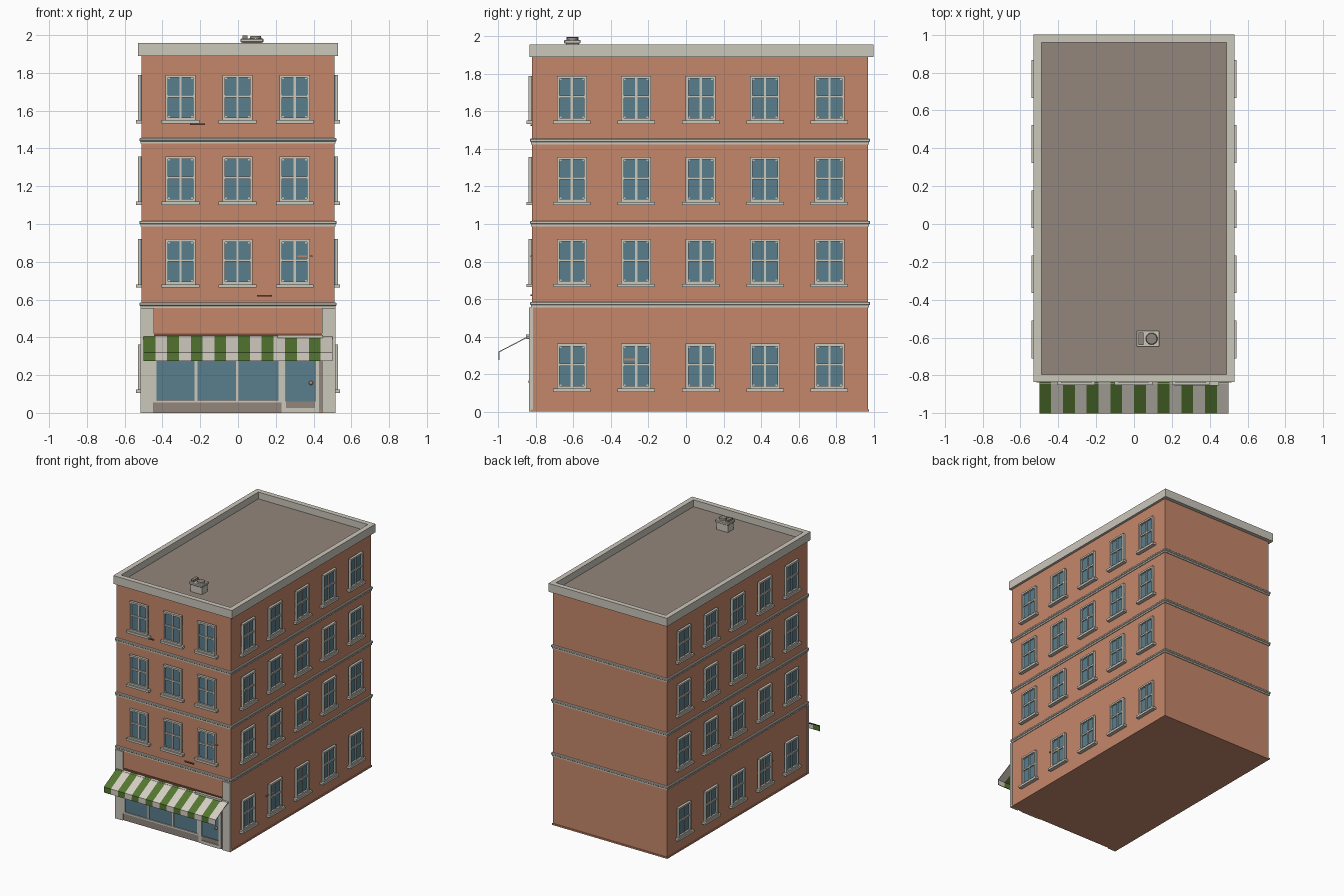
import bpy, bmesh, math
from mathutils import Vector, Matrix

cube = bpy.data.objects.get("Cube")
if cube:
    bpy.data.objects.remove(cube)


def material(name, r, g, b):
    m = bpy.data.materials.new(name)
    m.use_nodes = True
    m.diffuse_color = (r, g, b, 1)
    bsdf = next(n for n in m.node_tree.nodes if n.type == 'BSDF_PRINCIPLED')
    bsdf.inputs["Base Color"].default_value = (r, g, b, 1)
    bsdf.inputs["Roughness"].default_value = 0.9
    return m


BRICK = material("brick", .56, .245, .145)
TRIM = material("stone trim", .6, .57, .5)
GLASS = material("glass", .1, .21, .27)
ROOF = material("roof grey brown", .29, .24, .2)
GREEN = material("awning green", .09, .18, .03)
CREAM = material("awning cream", .66, .62, .55)
DARK = material("dark brick", .2, .08, .05)


def add_box(bm, x, y, z, mat=0):
    """Box from (min, max) ranges on each axis."""
    lo, hi = Vector((x[0], y[0], z[0])), Vector((x[1], y[1], z[1]))
    mtx = Matrix.Translation((lo + hi) / 2) @ Matrix.Diagonal((*(hi - lo), 1))
    verts = bmesh.ops.create_cube(bm, size=1, matrix=mtx)["verts"]
    for f in {f for v in verts for f in v.link_faces}:
        f.material_index = mat


def finish(bm, name, mats):
    me = bpy.data.meshes.new(name)
    bm.to_mesh(me)
    bm.free()
    for m in mats:
        me.materials.append(m)
    return place(me, name)


def place(me, name):
    ob = bpy.data.objects.new(name, me)
    bpy.context.collection.objects.link(ob)
    return ob


def box(name, x, y, z, mat, bevel=0):
    bm = bmesh.new()
    add_box(bm, x, y, z)
    ob = finish(bm, name, [mat])
    if bevel:
        mod = ob.modifiers.new("soft edge", 'BEVEL')
        mod.width = bevel
    return ob


# Brick body and thin foot course
box("brick_body", (-.51, .51), (-.82, .97), (0, 1.9), BRICK)
box("foot_course", (-.516, .516), (-.826, .976), (0, .012), BRICK)

# Stone courses between floors: a main band with a thinner lip on top
for i, z in enumerate((.555, .987, 1.425)):
    box(f"floor_course_{i}", (-.516, .516), (-.826, .976), (z, z + .02), TRIM)
    box(f"floor_course_lip_{i}", (-.522, .522), (-.832, .982), (z + .012, z + .03), TRIM, .004)

# Cornice and parapet with the sunken roof deck
bm = bmesh.new()
add_box(bm, (-.53, .53), (-.835, 1), (1.89, 1.957))
bm.faces.ensure_lookup_table()
top = max(bm.faces, key=lambda f: f.normal.z)
bmesh.ops.inset_region(bm, faces=[top], thickness=.057)
new = bmesh.ops.extrude_face_region(bm, geom=[top])["geom"]
bmesh.ops.translate(bm, verts=[g for g in new if isinstance(g, bmesh.types.BMVert)], vec=(0, 0, -.055))
if top.is_valid:
    bmesh.ops.delete(bm, geom=[top], context='FACES_ONLY')
for f in bm.faces:
    c = f.calc_center_median()
    if abs(c.x) < .1 and abs(c.y) < .2 and c.z > 1.895:
        f.material_index = 1
bmesh.ops.recalc_face_normals(bm, faces=bm.faces[:])
finish(bm, "cornice_and_roof", [TRIM, ROOF])

# Roof vent unit: cabinet, lid, fan and slot
box("vent_cabinet", (.025, .125), (-.64, -.57), (1.9, 1.965), TRIM)
box("vent_lid", (.013, .135), (-.65, -.562), (1.962, 1.982), TRIM, .004)
box("vent_slot", (.025, .05), (-.638, -.574), (1.98, 1.998), ROOF)
bm = bmesh.new()
bmesh.ops.create_cone(bm, cap_ends=True, segments=16, radius1=.032, radius2=.028, depth=.014,
                      matrix=Matrix.Translation((.093, -.606, 1.987)))
finish(bm, "vent_fan", [ROOF])

# One sash window, facing -y, origin on the wall at sill underside
W, SILL, TOP, BAR = .08, .018, .257, .013
bm = bmesh.new()
add_box(bm, (-W, W), (-.006, .01), (SILL, TOP), 1)
for s in (-1, 1):
    add_box(bm, sorted((s * W, s * (W - .014))), (-.02, .005), (SILL, TOP))
    for z in (SILL + .012, TOP - .022):
        x = s * (W - .019)
        add_box(bm, (x - .005, x + .005), (-.012, 0), (z, z + .01))
for z in (SILL, TOP - .014):
    add_box(bm, (-W, W), (-.02, .005), (z, z + .014))
add_box(bm, (-.006, .006), (-.013, 0), (SILL, TOP))
add_box(bm, (-W, W), (-.015, 0), (.138, .138 + BAR))
add_box(bm, (-.1, .1), (-.03, .005), (0, SILL))
first = finish(bm, "window", [TRIM, GLASS])
window = first.data
bpy.data.objects.remove(first)

# Windows on the front and on both long sides
floors = (.105, .663, 1.1, 1.533)
for level, z in enumerate(floors):
    if level:
        for i, x in enumerate((-.305, -.003, .3)):
            place(window, f"front_window_{level}_{i}").location = (x, -.82, z)
    for i in range(5):
        for side, s in (("left", 1), ("right", -1)):
            ob = place(window, f"{side}_window_{level}_{i}")
            ob.location = (s * .51, -.609 + i * .3435, z)
            ob.rotation_euler.z = s * math.pi / 2

# Shop front: corner pillars, base wall, brick fascia
for side, s in (("left", 1), ("right", -1)):
    box(side + "_pillar", sorted((s * .445, s * .516)), (-.836, -.815), (0, .556), TRIM)
box("fascia", (-.45, .445), (-.824, -.81), (.42, .555), BRICK)
box("fascia_trim", (-.45, .445), (-.83, -.81), (.405, .42), DARK)
box("shop_base", (-.45, .235), (-.827, -.81), (0, .055), ROOF)

# Display window with its frame bars
box("display_glass", (-.44, .225), (-.823, -.81), (.055, .405), GLASS)
for i, x in enumerate((-.438, -.222, -.004, .222)):
    box(f"display_mullion_{i}", (x - .007, x + .007), (-.83, -.815), (.055, .405), TRIM)
for i, z in enumerate((.055, .385)):
    box(f"display_rail_{i}", (-.445, .229), (-.831, -.815), (z, z + .013), TRIM)

# Shop door
box("door_glass", (.25, .42), (-.823, -.81), (.03, .405), GLASS)
for i, (a, b) in enumerate(((.229, .255), (.408, .43))):
    box(f"door_stile_{i}", (a, b), (-.831, -.815), (0, .4), TRIM)
box("door_jamb", (.43, .447), (-.826, -.815), (0, .405), ROOF)
box("door_kick_panel", (.255, .408), (-.828, -.815), (.026, .06), ROOF)
box("door_step", (.255, .408), (-.834, -.815), (0, .026), TRIM)
box("door_header", (.21, .45), (-.852, -.815), (.388, .412), TRIM)
bm = bmesh.new()
bmesh.ops.create_uvsphere(bm, u_segments=12, v_segments=8, radius=.011,
                          matrix=Matrix.Translation((.386, -.83, .158)))
knob = finish(bm, "door_knob", [BRICK])
for p in knob.data.polygons:
    p.use_smooth = True

# Striped awning: sloped sheet with a hanging valance
profile = ((-.83, .405), (-1 + .003, .318), (-1 + .003, .275))
bm = bmesh.new()
N = 16
rows = [[bm.verts.new((-.5 + i / N, y, z)) for y, z in profile] for i in range(N + 1)]
for i in range(N):
    for j in range(2):
        f = bm.faces.new((rows[i][j], rows[i][j + 1], rows[i + 1][j + 1], rows[i + 1][j]))
        f.material_index = i % 2
awning = finish(bm, "awning", [GREEN, CREAM])
mod = awning.modifiers.new("thickness", 'SOLIDIFY')
mod.thickness = .006
mod.offset = 0
box("awning_rail", (-.5, .5), (-.845, -.82), (.39, .402), TRIM)

# Chipped brick marks on the walls
for i, (x, z, m) in enumerate(((-.215, 1.527, DARK), (.355, .828, BRICK), (.14, .62, DARK))):
    box(f"front_chip_{i}", (x - .04, x + .04), (-.829, -.82), (z - .004, z + .004), m)
for s in (-1, 1):
    box("side_chip", sorted((s * .51, s * .517)), (-.38, -.265), (.272, .282), BRICK)
